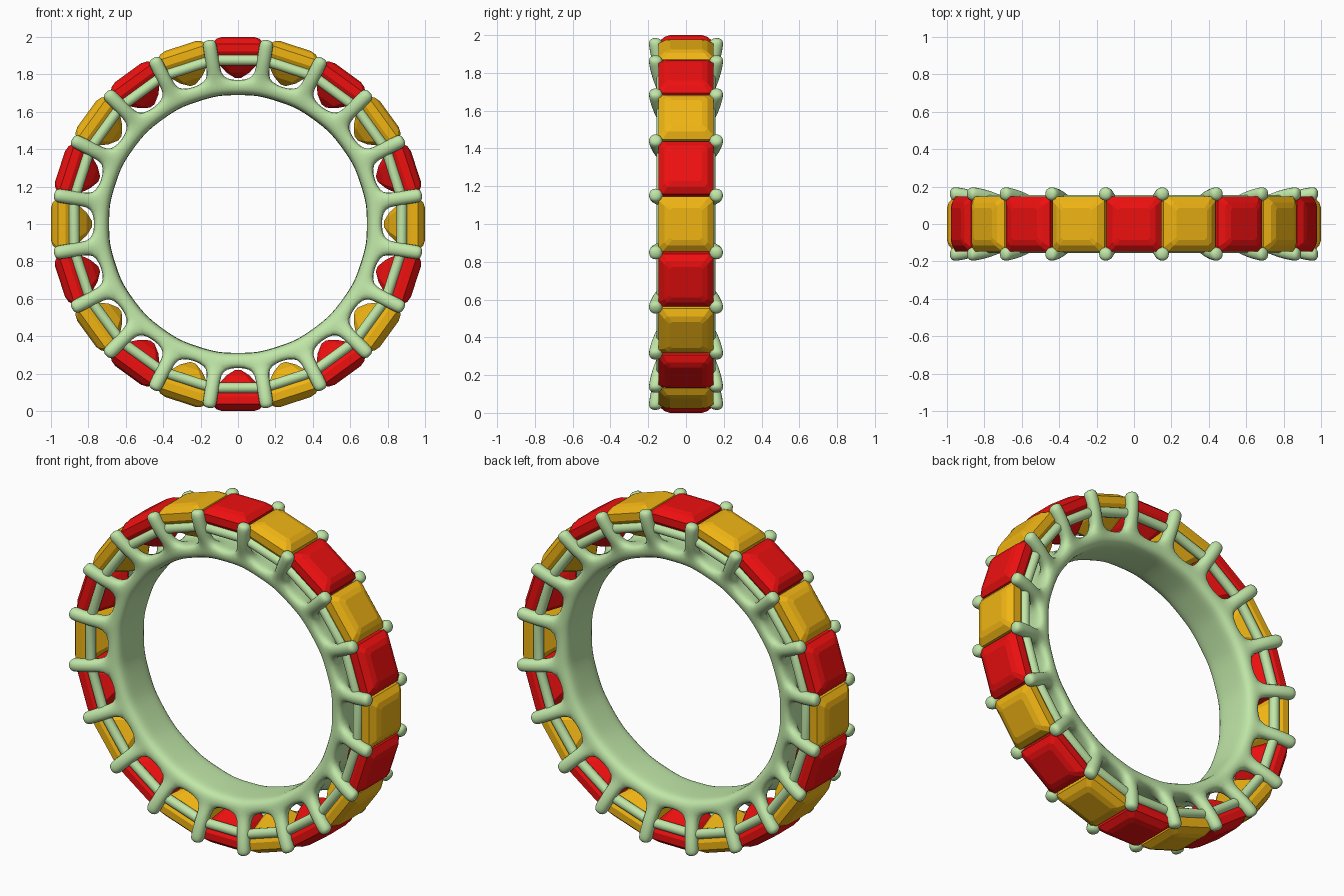
import bpy, bmesh
from math import sin, cos, radians, pi

if "Cube" in bpy.data.objects:
    bpy.data.objects.remove(bpy.data.objects["Cube"])

N = 20                      # stones around the ring
STEP = 2 * pi / N


def place(a, r, t, y):
    """Point at angle a, radius r, tangential offset t, depth y."""
    return (r * cos(a) - t * sin(a), y, 1 + r * sin(a) + t * cos(a))


def material(name, rgb):
    m = bpy.data.materials.new(name)
    m.diffuse_color = (*rgb, 1)
    m.use_nodes = True
    m.node_tree.nodes["Principled BSDF"].inputs["Base Color"].default_value = m.diffuse_color
    return m


def finish(bm, name, mat, smooth):
    bmesh.ops.recalc_face_normals(bm, faces=bm.faces)
    me = bpy.data.meshes.new(name)
    bm.to_mesh(me)
    bm.free()
    me.materials.append(mat)
    for p in me.polygons:
        p.use_smooth = smooth
    ob = bpy.data.objects.new(name, me)
    bpy.context.collection.objects.link(ob)
    return ob


def bridge(bm, a, b):
    n = len(a)
    for i in range(n):
        bm.faces.new((a[i], a[(i + 1) % n], b[(i + 1) % n], b[i]))


metal = material("pale_green_metal", (0.53, 0.80, 0.39))
red = material("red_stone", (0.86, 0.005, 0.005))
yellow = material("yellow_stone", (0.87, 0.46, 0.007))

# band with prongs: low cage, then subdivision for the flowing joints
bm = bmesh.new()
section = [(0.693, -0.06), (0.697, -0.135), (0.775, -0.145), (0.77, -0.06),
           (0.77, 0.06), (0.775, 0.145), (0.697, 0.135), (0.693, 0.06)]
prong_levels = [(0.85, 0.138), (0.95, 0.160), (1.0, 0.162)]
HALF = 0.04
rings = []
for k in range(N):
    for s in (-1, 1):
        a = (k + 0.5) * STEP + s * radians(3.1)
        rings.append([bm.verts.new(place(a, r, 0, y)) for r, y in section])
for j in range(2 * N):
    A, B = rings[j], rings[(j + 1) % (2 * N)]
    for i in range(8):
        n = (i + 1) % 8
        base = [A[i], A[n], B[n], B[i]]
        if j % 2 == 0 and i in (2, 4):          # prong grows out of the outer strip
            side = -1 if i == 2 else 1
            a = (j // 2 + 0.5) * STEP
            for r, yc in prong_levels:
                loop = [bm.verts.new(place(a, r, t * HALF, side * yc + d * HALF))
                        for t, d in ((-1, -1), (-1, 1), (1, 1), (1, -1))]
                bridge(bm, base, loop)
                base = loop
        bm.faces.new(base)
band = finish(bm, "band_with_prongs", metal, True)
sub = band.modifiers.new("smooth", 'SUBSURF')
sub.levels = sub.render_levels = 2

# side rails carrying the stones, straight between prongs
for name, y in (("front_rail", -0.128), ("back_rail", 0.128)):
    bm = bmesh.new()
    loops = []
    for k in range(N):
        a = (k + 0.5) * STEP
        loops.append([bm.verts.new(place(a, 0.887 + 0.028 * cos(c * pi / 8), 0,
                                         y + 0.028 * sin(c * pi / 8)))
                      for c in range(16)])
    for k in range(N):
        bridge(bm, loops[k], loops[(k + 1) % N])
    finish(bm, name, metal, True)

# step-cut square stones: (radius, half size, corner cut)
gem_levels = [(1.0, 0.085, 0.012), (0.99, 0.115, 0.018), (0.963, 0.146, 0.022),
              (0.922, 0.146, 0.022), (0.86, 0.108, 0.03),
              (0.81, 0.062, 0.02), (0.78, 0.015, 0.005)]


def add_gem(bm, a):
    loops = []
    for r, h, c in gem_levels:
        q = h - c
        outline = [(h, -q), (h, q), (q, h), (-q, h), (-h, q), (-h, -q), (-q, -h), (q, -h)]
        loops.append([bm.verts.new(place(a, r, t, y)) for t, y in outline])
    for lo, hi in zip(loops, loops[1:]):
        bridge(bm, lo, hi)
    bm.faces.new(loops[0])
    bm.faces.new(loops[-1])


for name, mat, start in (("yellow_stones", yellow, 0), ("red_stones", red, 1)):
    bm = bmesh.new()
    for k in range(start, N, 2):
        add_gem(bm, k * STEP)
    finish(bm, name, mat, False)
